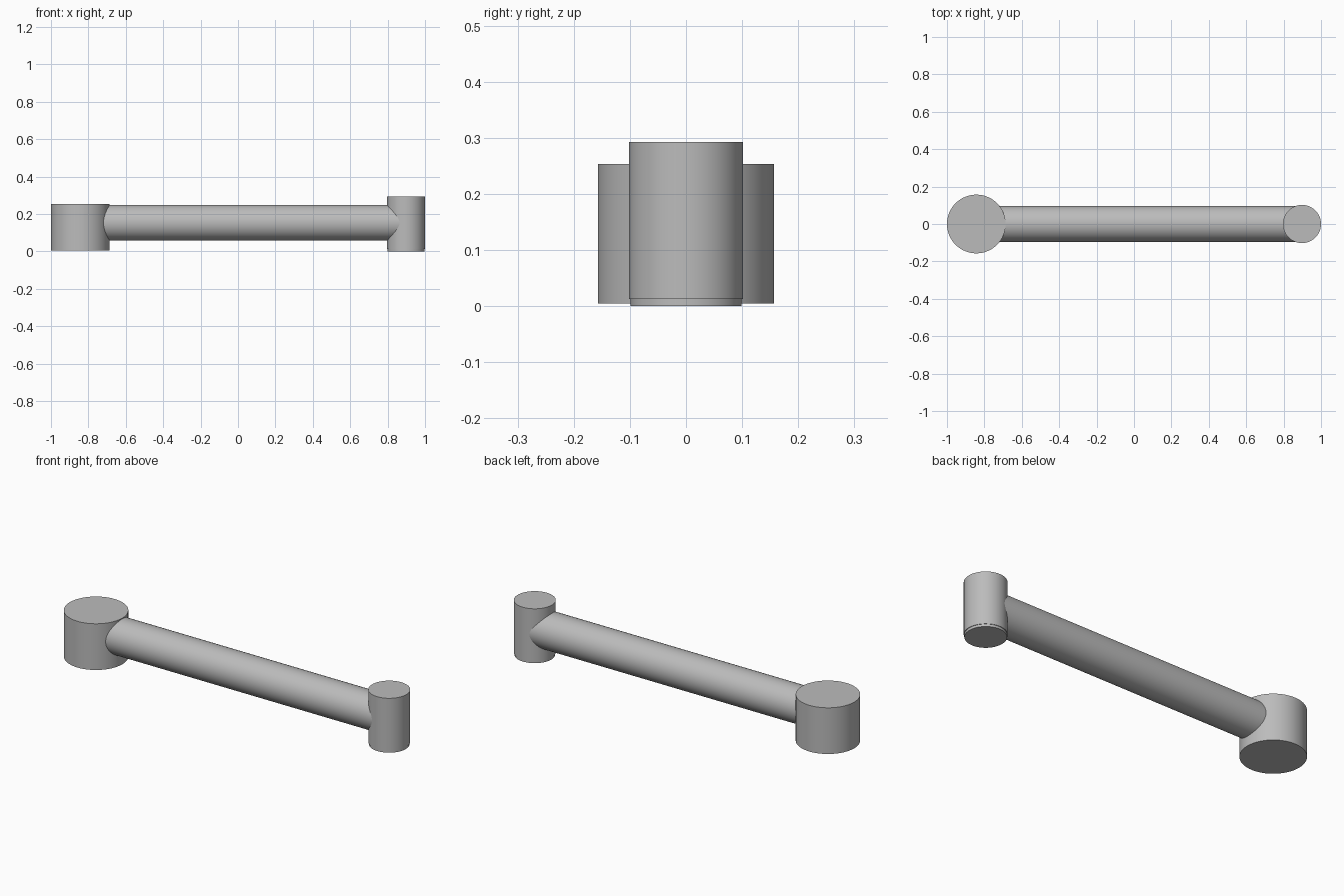
import bpy
import math

cube = bpy.data.objects.get("Cube")
if cube:
    bpy.data.objects.remove(cube, do_unlink=True)

# Plain grey metal
grey = bpy.data.materials.new("grey_metal")
grey.use_nodes = True
colour = (0.5, 0.5, 0.5, 1)
grey.diffuse_color = colour
grey.node_tree.nodes["Principled BSDF"].inputs["Base Color"].default_value = colour


def cylinder(name, radius, start, end, x=0.0, z=0.0, along_x=False):
    """Capped cylinder from start to end, upright or lying along x."""
    mid = (start + end) / 2
    bpy.ops.mesh.primitive_cylinder_add(
        vertices=64, radius=radius, depth=end - start,
        location=(mid, 0, z) if along_x else (x, 0, mid),
        rotation=(0, math.pi / 2, 0) if along_x else (0, 0, 0))
    obj = bpy.context.object
    obj.name = name
    obj.data.materials.append(grey)
    bpy.ops.object.shade_smooth_by_angle(angle=math.radians(30))
    return obj


# Wide hub at one end
cylinder("wide_hub", 0.157, 0.005, 0.253, x=-0.843)

# Round connecting arm, buried in both hubs
cylinder("connecting_arm", 0.096, -0.82, 0.89, z=0.153, along_x=True)

# Tall narrow hub with a slightly recessed foot
cylinder("narrow_hub", 0.102, 0.013, 0.293, x=0.898)
cylinder("narrow_hub_foot", 0.099, 0.0, 0.02, x=0.898)
